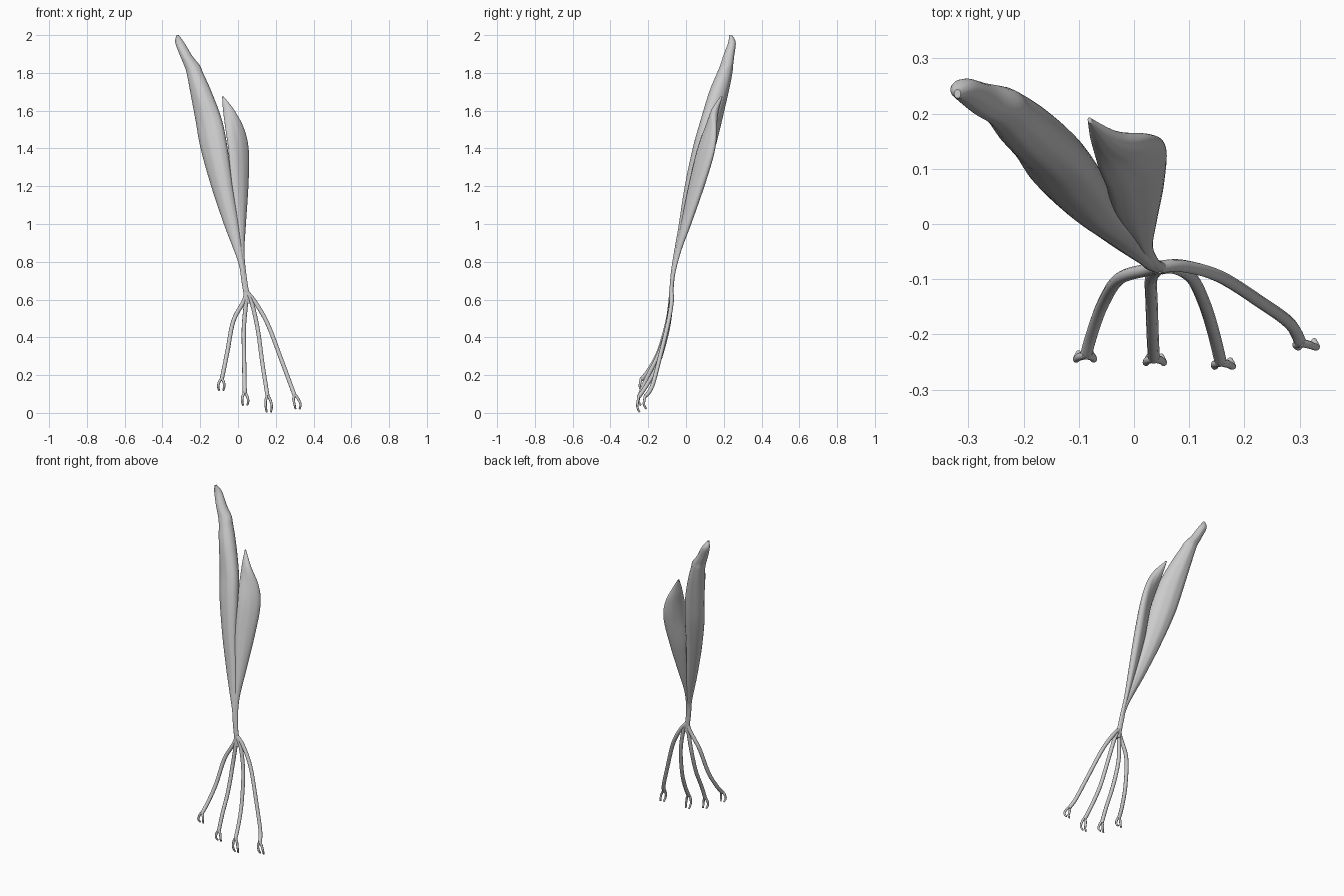
import bpy, bmesh, math
from mathutils import Vector


def spline(keys, steps):
    # Catmull-Rom through rows of numbers
    out = []
    n = len(keys)
    for i in range(n - 1):
        p = [keys[max(i - 1, 0)], keys[i], keys[i + 1], keys[min(i + 2, n - 1)]]
        for s in range(steps):
            t = s / steps
            out.append([0.5 * (2 * b + (c - a) * t + (2 * a - 5 * b + 4 * c - d) * t * t
                               + (3 * b - a - 3 * c + d) * t ** 3) for a, b, c, d in zip(*p)])
    out.append(list(keys[-1]))
    return out


def belly(name, keys, sides=40, steps=8):
    # Loft of skewed oval slices: z, left x, right x, centre y, half depth, skew
    bm = bmesh.new()
    prev = None
    for z, xl, xr, cy, b, k in spline(keys, steps):
        cx, a = (xl + xr) / 2, (xr - xl) / 2
        ring = []
        for j in range(sides):
            t = 2 * math.pi * j / sides
            f = 1 + 0.02 * math.cos(9 * t + 3 * z)     # faint fibre grooves
            u = a * math.cos(t)
            ring.append(bm.verts.new((cx + u, cy + b * f * math.sin(t) + k * u, z)))
        if prev:
            for j in range(sides):
                m = (j + 1) % sides
                bm.faces.new((prev[j], prev[m], ring[m], ring[j]))
        else:
            bm.faces.new(ring[::-1])
        prev = ring
    bm.faces.new(prev)
    me = bpy.data.meshes.new(name)
    bm.to_mesh(me)
    bm.free()
    ob = bpy.data.objects.new(name, me)
    bpy.context.collection.objects.link(ob)
    smooth(ob)


def smooth(ob):
    bpy.ops.object.select_all(action='DESELECT')
    ob.select_set(True)
    bpy.context.view_layer.objects.active = ob
    if ob.type == 'CURVE':
        bpy.ops.object.convert(target='MESH')
    bpy.ops.object.shade_smooth_by_angle(angle=math.radians(45))


def tubes(name, paths):
    # Round cords; each path is (points, start radius, end radius)
    cu = bpy.data.curves.new(name, 'CURVE')
    cu.dimensions = '3D'
    cu.bevel_depth = 1.0
    cu.bevel_resolution = 3
    cu.use_fill_caps = True
    for pts, r0, r1 in paths:
        rows = spline([tuple(p) for p in pts], 6)
        sp = cu.splines.new('POLY')
        sp.points.add(len(rows) - 1)
        for i, (q, row) in enumerate(zip(sp.points, rows)):
            q.co = (*row, 1)
            q.radius = r0 + (r1 - r0) * i / (len(rows) - 1)
    ob = bpy.data.objects.new(name, cu)
    bpy.context.collection.objects.link(ob)
    smooth(ob)


# Long outer muscle belly
belly("long_muscle_belly", [
    (0.58, 0.037, 0.067, -0.080, 0.011, 0),
    (0.70, 0.018, 0.045, -0.073, 0.011, 0),
    (0.80, 0.000, 0.032, -0.058, 0.014, 0),
    (1.00, -0.075, 0.004, -0.008, 0.029, -0.2),
    (1.20, -0.142, -0.028, 0.042, 0.045, -0.3),
    (1.40, -0.198, -0.055, 0.095, 0.055, -0.3),
    (1.55, -0.225, -0.085, 0.135, 0.053, -0.3),
    (1.70, -0.253, -0.140, 0.175, 0.050, -0.2),
    (1.80, -0.272, -0.185, 0.205, 0.040, -0.1),
    (1.84, -0.285, -0.202, 0.215, 0.034, 0),
    (1.89, -0.306, -0.242, 0.226, 0.029, 0),
    (1.96, -0.332, -0.284, 0.243, 0.020, 0),
    (2.00, -0.326, -0.314, 0.236, 0.008, 0)])

# Short inner muscle belly
belly("short_muscle_belly", [
    (0.62, 0.036, 0.062, -0.078, 0.010, 0),
    (0.72, 0.022, 0.046, -0.070, 0.010, 0),
    (0.85, 0.010, 0.034, -0.042, 0.014, 0.2),
    (1.00, -0.012, 0.042, 0.000, 0.025, 0.4),
    (1.20, -0.040, 0.055, 0.055, 0.035, 0.5),
    (1.38, -0.050, 0.058, 0.103, 0.035, 0.6),
    (1.50, -0.066, 0.034, 0.130, 0.028, 0.4),
    (1.60, -0.079, -0.018, 0.153, 0.020, -0.1),
    (1.675, -0.084, -0.076, 0.188, 0.005, -0.3)])

# Four tendons, each splitting into two hooked slips: path, fork drop, fork shift
root = (0.046, -0.078, 0.64)
tendons = [
    ([root, (0.030, -0.082, 0.59), (-0.025, -0.098, 0.485), (-0.055, -0.142, 0.33),
      (-0.075, -0.195, 0.23), (-0.087, -0.237, 0.175)], 0.80, -0.002),
    ([root, (0.041, -0.084, 0.57), (0.031, -0.100, 0.45), (0.032, -0.145, 0.31),
      (0.034, -0.205, 0.19), (0.036, -0.243, 0.10)], 0.85, 0.002),
    ([root, (0.075, -0.080, 0.575), (0.105, -0.098, 0.44), (0.128, -0.145, 0.27),
      (0.145, -0.200, 0.16), (0.157, -0.250, 0.085)], 1.15, 0.006),
    ([root, (0.088, -0.076, 0.59), (0.155, -0.095, 0.475), (0.230, -0.142, 0.28),
      (0.282, -0.180, 0.14), (0.302, -0.215, 0.088)], 0.95, 0.013)]
for i, (pts, d, sh) in enumerate(tendons):
    e = Vector(pts[-1])
    paths = [(pts, 0.0115, 0.011)]
    for s in (-1, 1):
        paths.append(([e + Vector((0, 0, 0.008)),
                       e + Vector((s * 0.012 + sh * 0.3, -0.004, -0.014 * d)),
                       e + Vector((s * 0.016 + sh, -0.008, -0.045 * d)),
                       e + Vector((s * 0.011 + sh, 0.004, -0.070 * d))], 0.008, 0.005))
    tubes(f"forked_tendon_{i + 1}", paths)
